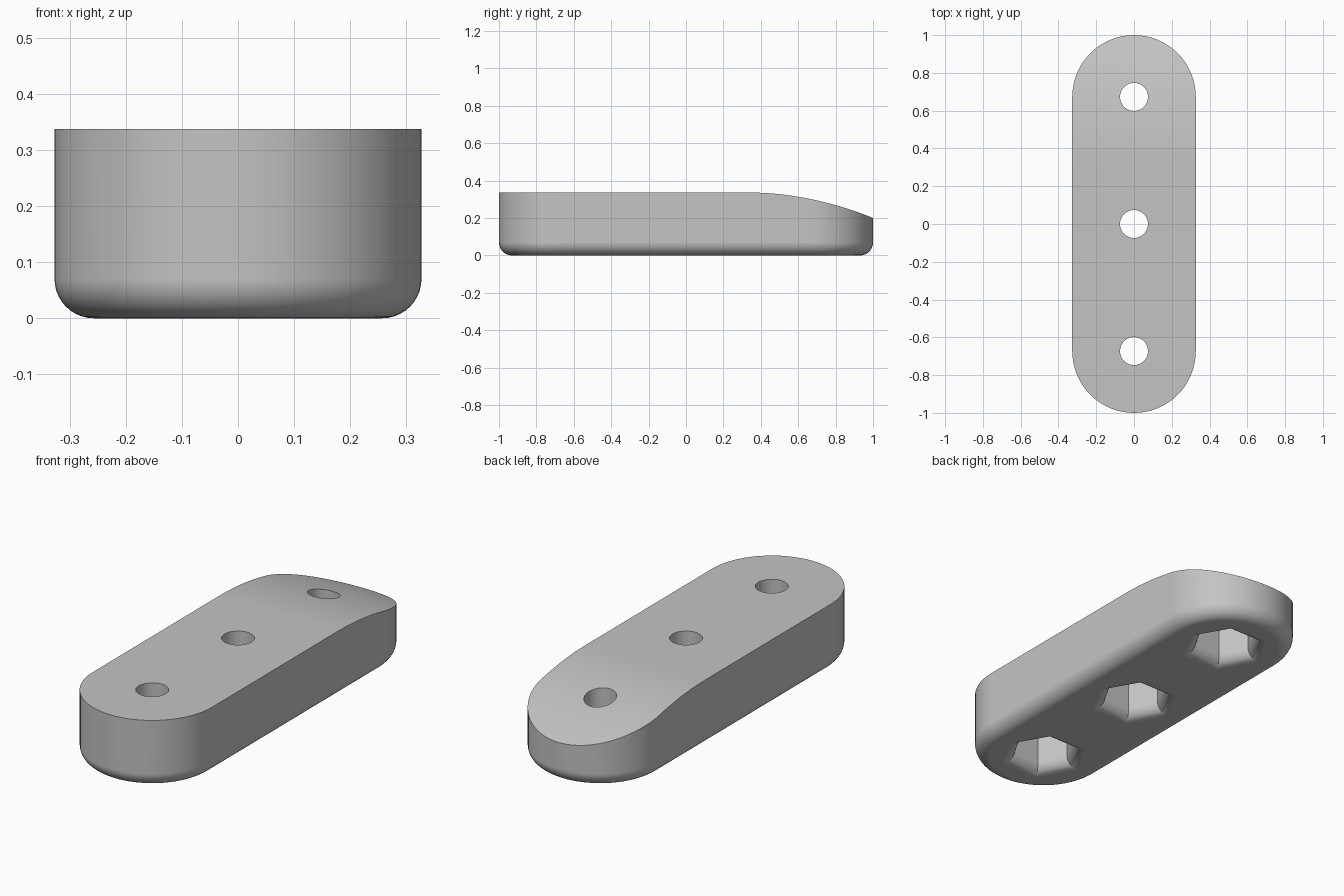
import bpy, bmesh, math

cube = bpy.data.objects.get("Cube")
if cube:
    bpy.data.objects.remove(cube, do_unlink=True)

RADIUS, SPAN, HEIGHT, FILLET = 0.327, 0.673, 0.337, 0.07
HOLE_R, HEX_R, FLARE, POCKET_TOP = 0.074, 0.146, 0.06, 0.2
RAMP_START, RAMP_R = 0.32, 1.69
HOLES = (-SPAN, 0, SPAN)

grey = bpy.data.materials.new("light grey")
grey.use_nodes = True
COLOR = (0.55, 0.55, 0.55, 1)
grey.diffuse_color = COLOR
grey.node_tree.nodes["Principled BSDF"].inputs["Base Color"].default_value = COLOR


def loft(name, rings):
    """Join closed rings of points into a capped solid."""
    bm = bmesh.new()
    rows = [[bm.verts.new(p) for p in ring] for ring in rings]
    n = len(rows[0])
    for a, b in zip(rows, rows[1:]):
        for i in range(n):
            j = (i + 1) % n
            bm.faces.new((a[i], a[j], b[j], b[i]))
    bm.faces.new(rows[0][::-1])
    bm.faces.new(rows[-1])
    bmesh.ops.recalc_face_normals(bm, faces=bm.faces)
    mesh = bpy.data.meshes.new(name)
    bm.to_mesh(mesh)
    bm.free()
    mesh.materials.append(grey)
    obj = bpy.data.objects.new(name, mesh)
    bpy.context.collection.objects.link(obj)
    return obj


def circle(r, sides, y, z):
    turns = [2 * math.pi * i / sides for i in range(sides)]
    return [(r * math.cos(t), y + r * math.sin(t), z) for t in turns]


def stadium(r, z, steps=32):
    ring = []
    for end, start in ((SPAN, 0), (-SPAN, math.pi)):
        for i in range(steps + 1):
            t = start + math.pi * i / steps
            ring.append((r * math.cos(t), end + r * math.sin(t), z))
    return ring


def quarter(radius, steps=10):
    """Inset and height along a rounded lower edge."""
    for i in range(steps + 1):
        t = math.pi / 2 * i / steps
        yield radius * (1 - math.sin(t)), radius * (1 - math.cos(t))


# Rounded bar with a filleted underside
rings = [stadium(RADIUS - inset, z) for inset, z in quarter(FILLET)]
bar = loft("bar", rings + [stadium(RADIUS, HEIGHT)])

# Curved ramp that lowers the back end
ramp = [(RAMP_START, HEIGHT)]
for i in range(1, 15):
    d = 0.05 * i
    ramp.append((RAMP_START + d, HEIGHT - d * d / (2 * RAMP_R)))
ramp += [(1.1, 0.5), (RAMP_START, 0.5)]
cutters = [loft("ramp_cutter", [[(x, y, z) for y, z in ramp] for x in (-0.5, 0.5)])]

# Bolt holes over flared hexagonal pockets
for y in HOLES:
    cutters.append(loft("hole_cutter", [circle(HOLE_R, 48, y, z) for z in (0.1, 0.5)]))
    flare = [(HEX_R + (FLARE - inset) / math.cos(math.pi / 6), z)
             for inset, z in ((FLARE - a, b) for a, b in quarter(FLARE))]
    profile = [(flare[0][0], -0.05)] + flare + [(HEX_R, POCKET_TOP)]
    cutters.append(loft("pocket_cutter", [circle(r, 6, y, z) for r, z in profile]))

bpy.context.view_layer.objects.active = bar
for cutter in cutters:
    mod = bar.modifiers.new("cut", "BOOLEAN")
    mod.operation, mod.solver, mod.object = "DIFFERENCE", "EXACT", cutter
    bpy.ops.object.modifier_apply(modifier=mod.name)
    bpy.data.objects.remove(cutter, do_unlink=True)

# Smooth shading with crisp edges
bpy.ops.object.select_all(action="DESELECT")
bar.select_set(True)
bpy.ops.object.shade_smooth_by_angle(angle=math.radians(30))
weighted = bar.modifiers.new("even_shading", "WEIGHTED_NORMAL")
weighted.keep_sharp = True
